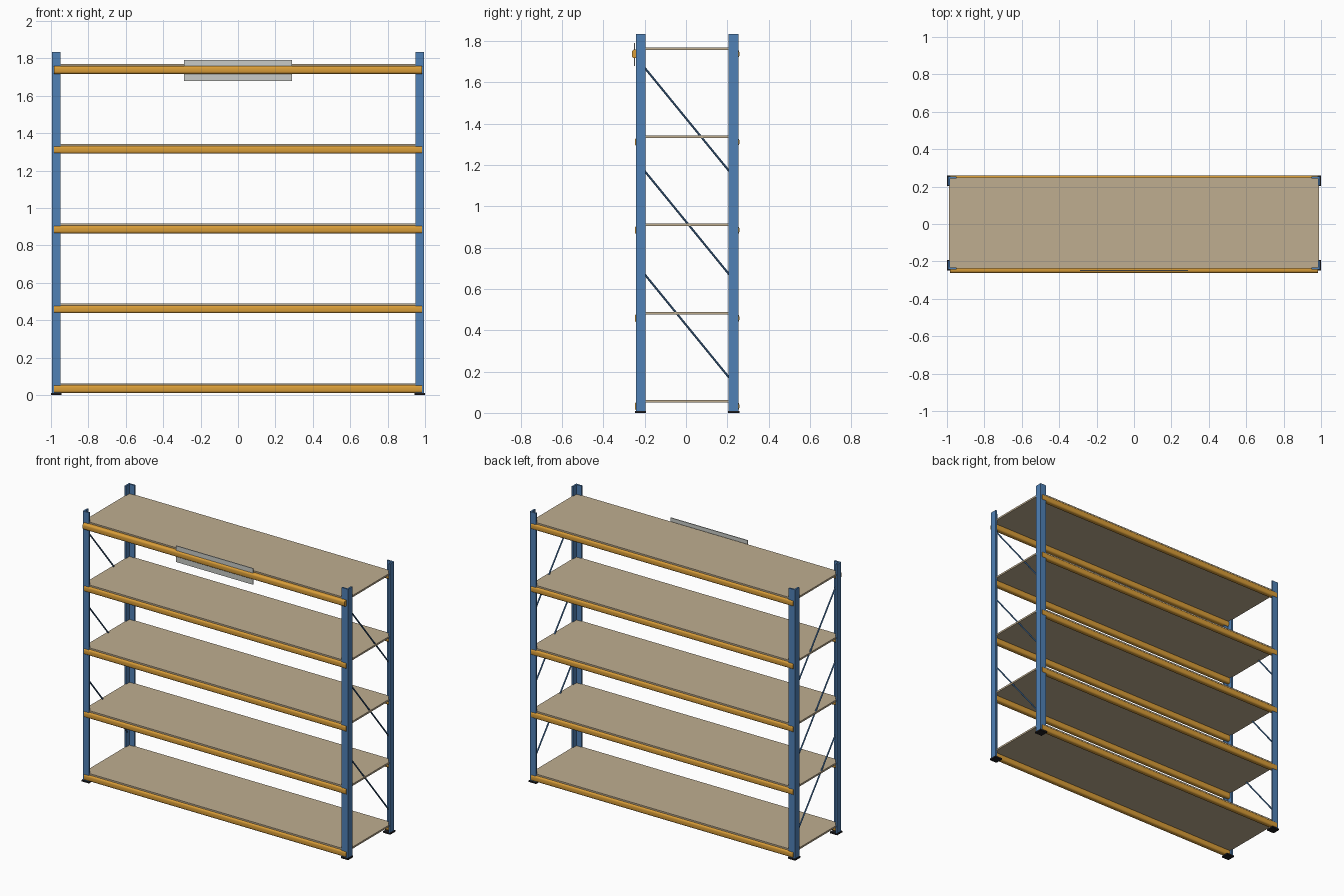
import bpy
import bmesh
from math import radians
from mathutils import Vector

old = bpy.data.objects.get("Cube")
if old:
    bpy.data.objects.remove(old, do_unlink=True)


def material(name, rgb):
    m = bpy.data.materials.new(name)
    m.use_nodes = True
    color = (*rgb, 1)
    m.diffuse_color = color
    m.node_tree.nodes["Principled BSDF"].inputs["Base Color"].default_value = color
    return m


blue = material("blue_steel", (0.08, 0.22, 0.47))
orange = material("orange_steel", (0.70, 0.34, 0.04))
tan = material("tan_board", (0.52, 0.42, 0.28))
grey = material("light_grey", (0.58, 0.60, 0.57))
black = material("black_plastic", (0.012, 0.012, 0.015))


def finish(bm, name, mat):
    bmesh.ops.recalc_face_normals(bm, faces=bm.faces)
    mesh = bpy.data.meshes.new(name)
    bm.to_mesh(mesh)
    bm.free()
    mesh.materials.append(mat)
    obj = bpy.data.objects.new(name, mesh)
    bpy.context.collection.objects.link(obj)
    return obj


def box(name, lo, hi, mat):
    lo, hi = Vector(lo), Vector(hi)
    bm = bmesh.new()
    bmesh.ops.create_cube(bm, size=1)
    for v in bm.verts:
        v.co = (lo + hi) / 2 + v.co * (hi - lo)
    return finish(bm, name, mat)


def prism(name, outline, z0, z1, mat):
    bm = bmesh.new()
    base = bm.faces.new([bm.verts.new((x, y, z0)) for x, y in outline])
    top = bmesh.ops.extrude_face_region(bm, geom=[base])["geom"]
    for v in top:
        if isinstance(v, bmesh.types.BMVert):
            v.co.z = z1
    return finish(bm, name, mat)


def rod(name, a, b, radius, mat):
    a, b = Vector(a), Vector(b)
    bm = bmesh.new()
    bmesh.ops.create_cone(bm, cap_ends=True, segments=8, radius1=radius,
                          radius2=radius, depth=(b - a).length)
    obj = finish(bm, name, mat)
    obj.location = (a + b) / 2
    obj.rotation_mode = 'QUATERNION'
    obj.rotation_quaternion = (b - a).to_track_quat('Z', 'Y')
    return obj


def beam(name, y0, y1, z0, z1):
    obj = box(name, (-0.983, y0, z0), (0.983, y1, z1), orange)
    # Round only the four long edges
    bm = bmesh.new()
    bm.from_mesh(obj.data)
    long_edges = [e for e in bm.edges
                  if abs(e.verts[0].co.x - e.verts[1].co.x) > 1]
    bmesh.ops.bevel(bm, geom=long_edges, offset=0.013, segments=4,
                    profile=0.5, affect='EDGES')
    bm.to_mesh(obj.data)
    bm.free()
    bpy.ops.object.select_all(action='DESELECT')
    obj.select_set(True)
    bpy.context.view_layer.objects.active = obj
    bpy.ops.object.shade_smooth_by_angle(angle=radians(35))


MID = 0.005       # centre line of the frame in y
HALF = 0.248      # half depth over the posts
OUT = 0.995       # half width over the posts
LEG = 0.047
T = 0.011

# Corner angle posts with foot plates
for sx, side in ((1, "left"), (-1, "right")):
    for sy, end in ((-1, "front"), (1, "back")):
        angle = [(0, 0), (LEG, 0), (LEG, T), (T, T), (T, LEG), (0, LEG)]
        outline = [(sx * (OUT - u), MID + sy * (HALF - v)) for u, v in angle]
        prism(f"{end}_{side}_post", outline, 0.004, 1.834, blue)
        xs = sorted((sx * 1.0, sx * (OUT - LEG - 0.003)))
        ys = sorted((MID + sy * (HALF + 0.005), MID + sy * (HALF - LEG - 0.003)))
        box(f"{end}_{side}_foot", (xs[0], ys[0], 0), (xs[1], ys[1], 0.01), black)

    # Diagonal end braces, high at the front
    for i in range(3):
        low = 0.17 + i * 0.5
        rod(f"{side}_brace_{i + 1}", (sx * 0.98, -0.205, low + 0.507),
            (sx * 0.98, 0.215, low - 0.007), 0.005, blue)

# Shelf boards on front and back beams
for i in range(5):
    z = 0.011 + i * 0.4265
    box(f"shelf_{i + 1}", (-0.99, -0.238, z + 0.04), (0.99, 0.248, z + 0.052), tan)
    shift = 0.014 if i == 4 else 0
    beam(f"front_beam_{i + 1}", -0.248 - shift, -0.21 - shift, z, z + 0.042)
    beam(f"back_beam_{i + 1}", 0.22, 0.258, z, z + 0.042)

# Sign plate held behind the top front beam
box("sign_plate", (-0.29, -0.252, 1.68), (0.29, -0.246, 1.79), grey)
